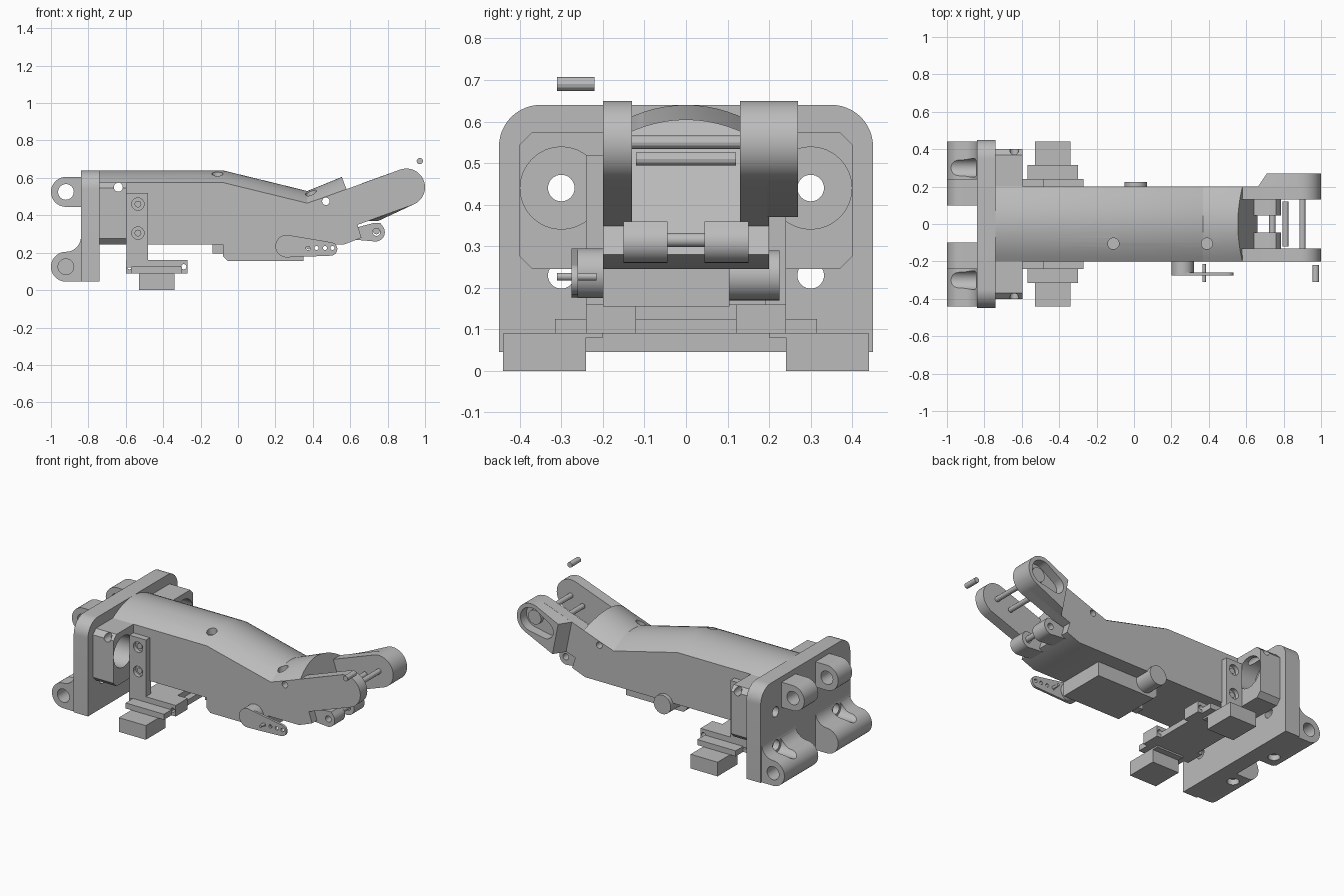
import bpy, bmesh
from math import sin, cos, pi, radians

cube = bpy.data.objects.get("Cube")
if cube:
    bpy.data.objects.remove(cube, do_unlink=True)

grey = bpy.data.materials.new("plain_grey")
grey.use_nodes = True
tone = (0.5, 0.5, 0.5, 1)
grey.diffuse_color = tone
grey.node_tree.nodes["Principled BSDF"].inputs["Base Color"].default_value = tone


def place(axis, u, v, w):
    return {"x": (w, u, v), "y": (u, w, v), "z": (u, v, w)}[axis]


def finish(name, bm):
    bmesh.ops.recalc_face_normals(bm, faces=bm.faces)
    mesh = bpy.data.meshes.new(name)
    bm.to_mesh(mesh)
    bm.free()
    mesh.materials.append(grey)
    obj = bpy.data.objects.new(name, mesh)
    bpy.context.collection.objects.link(obj)
    return obj


def arc(cx, cz, r, start, end, n=12):
    return [(cx + r * cos(radians(start + (end - start) * i / n)),
             cz + r * sin(radians(start + (end - start) * i / n))) for i in range(n + 1)]


def prism(name, pts, axis, a, b):
    bm = bmesh.new()
    ends = [[bm.verts.new(place(axis, u, v, w)) for u, v in pts] for w in (a, b)]
    bm.faces.new(ends[0])
    bm.faces.new(ends[1])
    for i in range(len(pts)):
        j = (i + 1) % len(pts)
        bm.faces.new((ends[0][i], ends[0][j], ends[1][j], ends[1][i]))
    return finish(name, bm)


def box(name, x0, x1, y0, y1, z0, z1):
    return prism(name, [(x0, z0), (x1, z0), (x1, z1), (x0, z1)], "y", y0, y1)


def rod(name, axis, u, v, r, a, b, n=32):
    return prism(name, arc(u, v, r, 0, 360 - 360 / n, n - 1), axis, a, b)


def hull(name, circles, a, b):
    # convex link around circles (x, z, radius), running along y
    bm = bmesh.new()
    for x, z, r in circles:
        for p in (arc(x, z, r, 0, 350, 35) if r else [(x, z)]):
            for w in (a, b):
                bm.verts.new(place("y", *p, w))
    out = bmesh.ops.convex_hull(bm, input=bm.verts)
    inner = {g for k in ("geom_interior", "geom_unused") for g in out[k]
             if isinstance(g, bmesh.types.BMVert)}
    bmesh.ops.delete(bm, geom=list(inner), context="VERTS")
    bmesh.ops.dissolve_limit(bm, angle_limit=0.01, verts=bm.verts, edges=bm.edges)
    return finish(name, bm)


def cut(obj, *cutters):
    for c in cutters:
        mod = obj.modifiers.new("cut", "BOOLEAN")
        mod.operation, mod.solver, mod.object = "DIFFERENCE", "EXACT", c
        bpy.context.view_layer.objects.active = obj
        bpy.ops.object.modifier_apply(modifier=mod.name)
        bpy.data.objects.remove(c, do_unlink=True)


def hole(axis, u, v, r, a, b):
    return rod("cutter", axis, u, v, r, a, b)


# Mounting plate with rounded top corners
outline = [(-.45, .045), (.45, .045)] + arc(.35, .54, .1, 0, 90) + arc(-.35, .54, .1, 90, 180)
plate = prism("mounting_plate", outline, "x", -.84, -.74)

# Chamfered block between plate and arm
c = .03
outline = [(-.4 + c, .245), (.4 - c, .245), (.4, .245 + c), (.4, .575 - c),
           (.4 - c, .575), (-.4 + c, .575), (-.4, .575 - c), (-.4, .245 + c)]
block = prism("mounting_block", outline, "x", -.745, -.595)

for s in (-1, 1):
    cut(plate, hole("x", s * .3, .44, .032, -.9, -.7), hole("x", s * .3, .23, .032, -.9, -.7))
    cut(block, hole("x", s * .3, .44, .099, -.72, -.5), hole("x", s * .3, .44, .032, -.8, -.5))
cut(block, hole("y", -.64, .55, .024, -.5, .5))

# Lower hinge feet with concave fillets, and upper hinge lugs
foot = ([(-.82, .045)] + arc(-.92, .125, .08, 270, 90, 20)
        + arc(-.92, .285, .08, 270, 360) + [(-.82, .285)])
for s, side in ((-1, "right"), (1, "left")):
    f = prism("hinge_foot_" + side, foot, "y", s * .1, s * .44)
    cut(f, hole("y", -.92, .125, .042, s * .26, s * .5),
        hole("x", s * .3, .23, .05, -1.1, -.845), hole("x", s * .3, .23, .032, -1.1, -.7),
        hole("z", -.88, s * .18, .035, 0, .08))
    lug = hull("hinge_lug_" + side, [(-.92, .525, .08), (-.82, .605, 0), (-.82, .445, 0)],
               s * .1, s * .24)
    cut(lug, hole("y", -.92, .525, .042, -.5, .5))

# Arm body lofted from stations: bottom, side edge and crown, each (x, z)
stations = [((-.74, .245), (-.74, .575), (-.74, .64)),
            ((-.08, .245), (-.08, .575), (-.08, .64)),
            ((.37, .245), (.37, .465), (.37, .53)),
            ((.57, .245), (.5, .51), (.47, .57)),
            ((.66, .28), (.58, .54), (.555, .605))]
bm = bmesh.new()
rings = []
for low, edge, top in stations:
    ring = [(low[0], -.2, low[1])]
    for i in range(17):
        t = -1 + i / 8
        k = 1 - t * t
        ring.append((edge[0] + (top[0] - edge[0]) * k, .2 * t, edge[1] + (top[1] - edge[1]) * k))
    ring.append((low[0], .2, low[1]))
    rings.append([bm.verts.new(p) for p in ring])
for r0, r1 in zip(rings, rings[1:]):
    for i in range(len(r0)):
        j = (i + 1) % len(r0)
        bm.faces.new((r0[i], r0[j], r1[j], r1[i]))
bm.faces.new(rings[0])
bm.faces.new(rings[-1])
arm = finish("arm_body", bm)
cut(arm, hole("y", -.64, .55, .024, -.5, .5), hole("y", .47, .475, .02, -.5, .5),
    hole("z", -.11, -.105, .03, .59, .8), hole("z", .39, -.105, .03, .48, .8))

# Fork fingers at the tip
tip = arc(.9, .55, .1, -70, 110, 24)
finger = tip + [(.37, .463), (.45, .28), (.6, .335)]
right_finger = prism("fork_finger_right", finger, "y", -.2, -.13)
left_finger = prism("fork_finger_left", finger, "y", .13, .2)
for f in (right_finger, left_finger):
    cut(f, hole("y", .47, .475, .02, -.5, .5))
cover = prism("fork_cover_left", tip + [(.66, .57), (.7, .37)], "y", .195, .27)
for v in cover.data.vertices:
    if v.co.y > .26 and v.co.x < .75:
        v.co.x += .05
cut(cover, hull("cutter", [(.9, .55, .075), (.8, .51, .055)], .21, .3))
rod("cover_disc", "y", .9, .55, .045, .2, .235)

# Cross pins and the loose pin
rod("tip_pin", "y", .9, .55, .016, -.15, .15, 12)
rod("rear_pin", "y", .81, .51, .016, -.12, .12, 12)
rod("loose_pin", "y", .972, .69, .017, -.31, -.22, 12)

# Knuckles under the fork, joined by a thin pin
for s, side in ((-1, "right"), (1, "left")):
    k = hull("knuckle_" + side, [(.735, .31, .05), (.62, .3, .03), (.76, .36, 0)],
             s * .045, s * .15)
    cut(k, hole("y", .74, .31, .02, -.3, .3))
rod("knuckle_pin", "y", .74, .315, .017, -.06, .06, 16)

# Servo under the arm, with output hub, horn and rear drum
chamfered = [(-.08, .18), (-.055, .155), (.35, .155), (.35, .315), (-.08, .315)]
prism("servo_body", chamfered, "y", -.2, .105)
box("servo_tab", -.135, -.075, -.14, -.08, .195, .25)
rod("servo_drum", "y", .01, .23, .06, .1, .225)
rod("servo_hub", "y", .26, .235, .06, -.265, -.19)
horn = hull("servo_horn", [(.26, .235, .06), (.495, .22, .036)], -.275, -.26)
cut(horn, *[hole("y", x, .225, .011, -.4, -.1) for x in (.375, .42, .465, .505)])
rod("horn_screw", "y", .375, .227, .009, -.31, -.215, 12)

# Cross bar, straps and end blocks under the arm
box("cross_bar", -.57, -.3, -.315, .315, .09, .125)
box("bar_core", -.53, -.34, -.12, .12, .12, .16)
for s, side in ((-1, "right"), (1, "left")):
    strap = box("strap_" + side, -.595, -.48, s * .19, s * .24, .12, .52)
    for z in (.46, .305):
        cut(strap, hole("y", -.535, z, .033, s * .215, s * .3))
        rod("strap_screw_" + side, "y", -.535, z, .018, s * .2, s * .225, 16)
    clamp = box("clamp_" + side, -.6, -.27, s * .12, s * .24, .09, .16)
    cut(clamp, *[hole("y", x, .125, .014, -.5, .5) for x in (-.58, -.29)])
    box("end_block_" + side, -.53, -.34, s * .24, s * .44, 0, .09)
    box("block_riser_" + side, -.53, -.34, s * .2, s * .315, .08, .1)

# Smooth shading on round parts, sharp edges kept
bpy.ops.object.select_all(action="DESELECT")
for obj in bpy.context.collection.objects:
    if obj.type == "MESH":
        obj.select_set(True)
        bpy.context.view_layer.objects.active = obj
bpy.ops.object.shade_smooth_by_angle(angle=radians(25))
